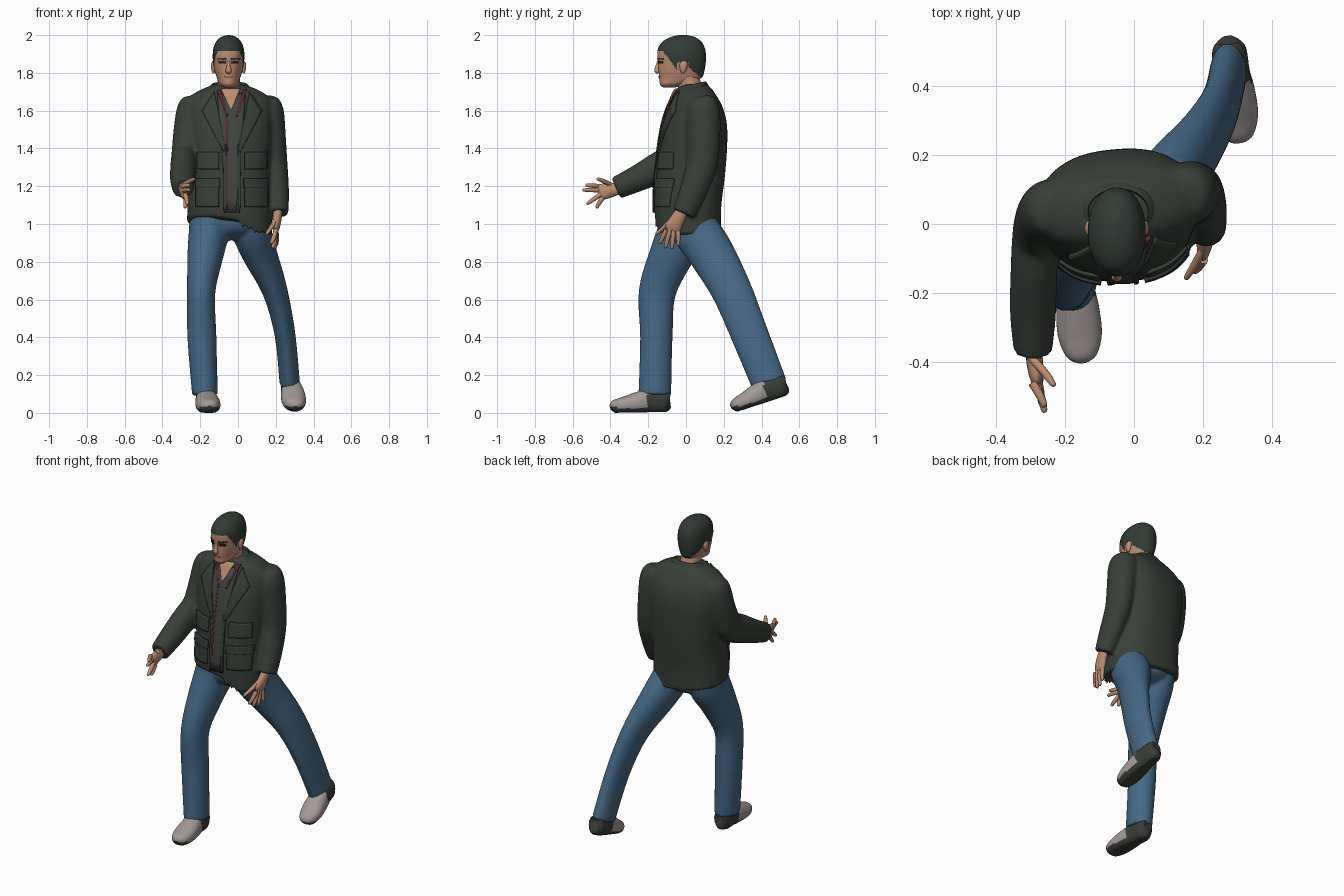
import bpy, bmesh, math
from mathutils import Vector, Matrix
from mathutils.bvhtree import BVHTree

if "Cube" in bpy.data.objects:
    bpy.data.objects.remove(bpy.data.objects["Cube"])


def mat(name, r, g, b):
    m = bpy.data.materials.new(name)
    m.diffuse_color = (r, g, b, 1)
    m.use_nodes = True
    m.node_tree.nodes["Principled BSDF"].inputs["Base Color"].default_value = m.diffuse_color
    return m


JACKET = mat("jacket_green", .040, .049, .040)
HAIR = mat("hair_dark", .032, .044, .036)
JEANS = mat("denim_blue", .060, .140, .235)
SKIN = mat("skin", .52, .27, .165)
SHOE = mat("shoe_grey", .36, .32, .31)
SOLE = mat("sole_dark", .040, .046, .038)
SHIRT = mat("shirt_grey", .050, .060, .053)
RED = mat("shirt_red", .11, .02, .028)
EYE = mat("eye_dark", .02, .017, .015)
LIP = mat("lip", .32, .14, .09)


def finish(name, bm, mats, rule=None):
    """Turn a bmesh into a smooth object with sharp creases; rule picks materials."""
    bmesh.ops.recalc_face_normals(bm, faces=bm.faces)
    for f in bm.faces:
        f.smooth = True
        if rule:
            f.material_index = rule(f.calc_center_median())
    for e in bm.edges:
        if len(e.link_faces) == 2 and e.calc_face_angle(0) > math.radians(50):
            e.smooth = False
    me = bpy.data.meshes.new(name)
    bm.to_mesh(me)
    tree = BVHTree.FromBMesh(bm)
    bm.free()
    for m in mats:
        me.materials.append(m)
    o = bpy.data.objects.new(name, me)
    bpy.context.collection.objects.link(o)
    return o, tree


def spline(rows, steps):
    """Catmull-Rom through rows of numbers."""
    out = []
    for i in range(len(rows) - 1):
        p = [rows[max(i - 1, 0)], rows[i], rows[i + 1], rows[min(i + 2, len(rows) - 1)]]
        for k in range(steps):
            t = k / steps
            out.append([.5 * (2*b + (c-a)*t + (2*a-5*b+4*c-d)*t*t + (3*b-a-3*c+d)*t**3)
                        for a, b, c, d in zip(*p)])
    return out + [list(rows[-1])]


def tube(name, rows, mats, n=28, power=2, steps=4, flat=False, warp=None, rule=None):
    """Loft of (super)ellipses; rows are x, y, z, radius across, radius deep."""
    rows = spline(rows, steps)
    bm = bmesh.new()
    rings = []
    for i, (x, y, z, a, b) in enumerate(rows):
        t = Vector(rows[min(i+1, len(rows)-1)][:3]) - Vector(rows[max(i-1, 0)][:3])
        t = Vector((0, 0, 1)) if flat else t.normalized()
        s = (Vector((1, 0, 0)) - t * t.x).normalized()
        d = t.cross(s)
        ring = []
        for k in range(n):
            c, q = math.cos(2*math.pi*k/n), math.sin(2*math.pi*k/n)
            c = math.copysign(abs(c) ** (2/power), c) * max(a, .002)
            q = math.copysign(abs(q) ** (2/power), q) * max(b, .002)
            p = Vector((x, y, z)) + s*c + d*q
            ring.append(bm.verts.new(warp(p) if warp else p))
        rings.append(ring)
    for r, s in zip(rings, rings[1:]):
        for k in range(n):
            bm.faces.new((r[k], r[(k+1) % n], s[(k+1) % n], s[k]))
    for cap in (rings[0], rings[-1]):
        bm.faces.new(cap)
    return finish(name, bm, mats, rule)


def blend(name, objs, m, iterations):
    """Fuse overlapping tubes into one soft skin."""
    bm = bmesh.new()
    for o in objs:
        bm.from_mesh(o.data)
        bpy.data.objects.remove(o)
    o, _ = finish(name, bm, [m])
    r = o.modifiers.new("fuse", "REMESH")
    r.mode, r.voxel_size, r.use_smooth_shade = 'VOXEL', .01, True
    s = o.modifiers.new("soften", "SMOOTH")
    s.factor, s.iterations = .5, iterations


def patch(name, tree, quad, m, lift=.004, thick=.012, n=10):
    """Thin plate pressed from the front onto a body; quad holds four (x, z) corners."""
    a, b, c, d = [Vector(q) for q in quad]
    bm = bmesh.new()
    g = []
    for i in range(n + 1):
        for j in range(n + 1):
            u, v = i/n, j/n
            p = (a*(1-u) + b*u)*(1-v) + (d*(1-u) + c*u)*v
            hit = tree.ray_cast(Vector((p.x, -1, p.y)), Vector((0, 1, 0)))[0]
            hit = hit or tree.find_nearest(Vector((p.x, 0, p.y)))[0]
            g.append(bm.verts.new(hit - Vector((0, lift, 0))))
    w = n + 1
    for i in range(n):
        for j in range(n):
            bm.faces.new((g[i*w+j], g[i*w+j+1], g[(i+1)*w+j+1], g[(i+1)*w+j]))
    o, _ = finish(name, bm, [m])
    s = o.modifiers.new("thickness", "SOLIDIFY")
    s.thickness, s.offset = thick, 0


def box(x0, x1, z0, z1):
    return [(x0, z0), (x1, z0), (x1, z1), (x0, z1)]


def clamp(v):
    return max(0, min(1, v))


# Jacket body: twisted at the shoulders, front hem higher on the right half than the left
def jacket_warp(p):
    q = Matrix.Rotation(math.radians(6) * clamp((p.z - 1.0) / .5), 3, 'Z') @ Vector((p.x + .045, p.y - .03, 0))
    front = clamp(-p.y / .1)
    hem = (.07 - .09 * clamp((p.x + .02) / .05)) * front - .14 * (p.x + .05) * (1 - front)
    return Vector((q.x - .045, q.y + .03, p.z + clamp((1.14 - p.z) / .17) * hem))


body, torso = tube("jacket_body", [
    (-.045, .01, .97, .225, .175), (-.045, .01, 1.1, .222, .177), (-.045, .022, 1.25, .213, .183),
    (-.045, .037, 1.4, .222, .179), (-.045, .047, 1.52, .23, .168), (-.045, .05, 1.6, .23, .148),
    (-.045, .05, 1.655, .225, .123), (-.045, .045, 1.692, .185, .105), (-.045, .045, 1.722, .125, .085),
    (-.045, .045, 1.74, .07, .06)], [JACKET], n=64, power=2.4, flat=True, warp=jacket_warp)

# Collar ring, open at the front
col, _ = tube("collar", [(-.045, .04, 1.665, .15, .11), (-.045, .038, 1.705, .122, .088),
                         (-.045, .035, 1.738, .098, .074), (-.045, .035, 1.738, .086, .066),
                         (-.045, .035, 1.68, .08, .06)], [JACKET], n=40, flat=True, steps=3,
              warp=lambda p: Vector((p.x, p.y, p.z + .2 * (p.y - .045))))
bm = bmesh.new()
bm.from_mesh(col.data)
bmesh.ops.delete(bm, geom=[f for f in bm.faces if len(f.verts) > 4 or
                           (f.calc_center_median().y < -.01 and abs(f.calc_center_median().x + .045) < .06)],
                 context='FACES')
bm.to_mesh(col.data)
bm.free()

# Shirt, lapels and pockets pressed onto the jacket front
C = -.032
patch("shirt_front", torso, [(-.062, 1.06), (-.01, 1.06), (.04, 1.69), (-.11, 1.69)], SHIRT, .004, .008)
patch("shirt_trim", torso, [(-.066, 1.06), (-.057, 1.06), (-.053, 1.58), (-.063, 1.58)], RED, .005, .009)
patch("chest_skin", torso, [(-.04, 1.605), (-.036, 1.605), (.012, 1.715), (-.09, 1.715)], SKIN, .006, .009)
parts = (("lapel", [(-.075, 1.38), (-.066, 1.40), (-.125, 1.70), (-.19, 1.60)], JACKET, .007, .012),
         ("shirt_collar", [(-.06, 1.57), (-.053, 1.57), (-.092, 1.71), (-.112, 1.71)], RED, .007, .009),
         ("upper_pocket", box(-.215, -.10, 1.29, 1.38), JACKET, .005, .012),
         ("lower_pocket", box(-.22, -.10, 1.09, 1.21), JACKET, .004, .012),
         ("pocket_flap", box(-.222, -.095, 1.19, 1.24), JACKET, .008, .014),
         ("front_edge", [(-.075, 1.06), (-.064, 1.06), (-.062, 1.42), (-.08, 1.42)], JACKET, .005, .012))
for name, quad, m, lift, thick in parts:
    patch("right_" + name, torso, quad, m, lift, thick)
    patch("left_" + name, torso, [(2*C - x, z) for x, z in quad], m, lift, thick)

# Sleeves, fused with the body into one jacket
sleeve_r, _ = tube("right_sleeve", [
    (-.225, .045, 1.672, .03, .04), (-.23, .045, 1.65, .07, .075), (-.242, .04, 1.59, .085, .09),
    (-.26, .02, 1.48, .083, .09), (-.28, -.03, 1.36, .073, .09), (-.29, -.13, 1.305, .068, .085),
    (-.293, -.26, 1.24, .067, .07), (-.293, -.37, 1.19, .056, .06)], [JACKET])
sleeve_l, _ = tube("left_sleeve", [
    (.14, .085, 1.672, .03, .04), (.145, .088, 1.65, .07, .075), (.158, .09, 1.59, .085, .09),
    (.172, .092, 1.48, .08, .09), (.19, .085, 1.32, .072, .083), (.205, .04, 1.18, .065, .073),
    (.212, -.012, 1.055, .056, .062)], [JACKET])
blend("jacket", [body, sleeve_r, sleeve_l], JACKET, 5)


# Hands: palm with four fingers and a thumb
def hand(side, wrist, knuckles, spread, tips, thumb):
    w, k, s = Vector(wrist), Vector(knuckles), Vector(spread)
    tube(side + "_palm", [(*w, .024, .03), (*w.lerp(k, .5), .024, .038), (*w.lerp(k, .9), .019, .042),
                          (*w.lerp(k, 1.08), .008, .03)], [SKIN], n=16)
    starts = [k + s * (i/1.5 - 1) for i in range(4)] + [w.lerp(k, .35) - s * .7]
    for i, (a, t) in enumerate(zip(starts, tips + [thumb])):
        b = Vector(t)
        m = a.lerp(b, .5) - s.cross(b - a) * .8
        tube(side + ("_thumb" if i == 4 else "_finger"),
             [(*a.lerp(b, -.1), .013, .013), (*m, .012, .012), (*a.lerp(b, .92), .009, .009),
              (*b, .003, .003)], [SKIN], n=10, steps=3)


hand("right", (-.293, -.345, 1.19), (-.283, -.455, 1.168), (.008, .012, -.032),
     [(-.258, -.53, 1.205), (-.258, -.547, 1.18), (-.268, -.525, 1.105), (-.28, -.475, 1.085)], (-.23, -.47, 1.24))
hand("left", (.213, -.015, 1.08), (.20, -.075, .97), (0, .032, .006),
     [(.175, -.14, .895), (.185, -.11, .872), (.195, -.075, .868), (.205, -.04, .885)], (.15, -.16, .945))

# Jeans: hips and legs fused
hips, _ = tube("hips", [(-.045, .01, 1.1, .18, .14), (-.045, .015, 1.0, .18, .14), (-.045, .025, .95, .14, .12),
                        (-.045, .03, .915, .05, .06)], [JEANS], flat=True)
leg_r, _ = tube("right_leg", [
    (-.145, 0, 1.06, .11, .135), (-.152, -.012, .97, .108, .138), (-.172, -.075, .84, .096, .118),
    (-.195, -.152, .64, .075, .099), (-.191, -.157, .4, .077, .086), (-.175, -.165, .095, .068, .087)], [JEANS])
leg_l, _ = tube("left_leg", [
    (.055, .02, 1.06, .11, .12), (.07, .05, .97, .105, .125), (.112, .13, .85, .092, .122),
    (.193, .238, .655, .067, .108), (.248, .335, .42, .055, .10), (.274, .44, .155, .054, .094)], [JEANS])
blend("jeans", [hips, leg_r, leg_l], JEANS, 5)


# Shoes: toe at local origin, heel towards +y, dark heel and sole
def shoe(side, loc, pitch, yaw):
    rows = [(0, 0, .028, .015, .012), (0, .02, .033, .045, .034), (0, .08, .04, .064, .046),
            (0, .16, .053, .062, .06), (0, .22, .06, .053, .066), (0, .285, .056, .05, .062),
            (0, .31, .05, .036, .05), (0, .318, .05, .012, .02)]
    o, _ = tube(side + "_shoe", rows, [SHOE, SOLE], n=40, power=2.3,
                warp=lambda p: Vector((p.x, p.y, max(p.z, 0))),
                rule=lambda c: int(c.z < (.032 if c.y < .03 else .022) or c.y > .195))
    o.data.transform(Matrix.Translation(loc) @ Matrix.Rotation(math.radians(yaw), 4, 'Z')
                     @ Matrix.Rotation(math.radians(pitch), 4, 'X'))


shoe("right", (-.15, -.40, 0), 1, 5)
shoe("left", (.303, .25, 0), 18, 6)


# Head: rows of height, front y, back y, half width; hairline slopes to sideburn, ear and nape
def is_hair(c):
    if c.y < -.05:
        return int(c.z > 1.915 - 1.4 * max(0, c.y + .12))
    return int(c.z > (1.855 if c.y < .01 else 1.835 - .9 * (c.y - .01)))


prof = [(1.722, -.12, -.06, .02), (1.74, -.138, .0, .046), (1.772, -.142, .08, .061), (1.81, -.145, .097, .073),
        (1.85, -.147, .104, .081), (1.89, -.152, .106, .084), (1.93, -.148, .10, .08), (1.965, -.125, .082, .066),
        (1.99, -.08, .045, .04), (2.0, -.035, .005, .006)]
_, head = tube("head", [(-.05, (f+b)/2, z, w, (b-f)/2) for z, f, b, w in prof], [SKIN, HAIR], n=96, power=2.1,
               steps=9, flat=True, rule=is_hair)
tube("neck", [(-.045, .04, 1.64, .068, .065), (-.047, .025, 1.71, .06, .062), (-.05, .005, 1.79, .058, .06)], [SKIN])
tube("nose", [(-.05, -.143, 1.87, .006, .006), (-.05, -.15, 1.835, .010, .012), (-.05, -.154, 1.812, .016, .014),
              (-.05, -.146, 1.80, .012, .008)], [SKIN], n=14)
for s, side in ((-1, "right"), (1, "left")):
    e = -.05 + s * .08
    tube(side + "_ear", [(e, -.018, 1.797, .004, .006), (e, -.016, 1.815, .011, .016), (e, -.012, 1.845, .013, .022),
                         (e, -.012, 1.864, .004, .01)], [SKIN], n=16)
    x = -.05 + s * .034
    patch(side + "_eye", head, box(x - .018, x + .018, 1.849, 1.864), EYE, .001, .004, 5)
    patch(side + "_brow", head, [(x - s*.02, 1.868), (x + s*.024, 1.872), (x + s*.024, 1.88), (x - s*.02, 1.878)],
          HAIR, .001, .004, 5)
patch("mouth", head, box(-.071, -.029, 1.772, 1.783), LIP, .001, .003, 6)
